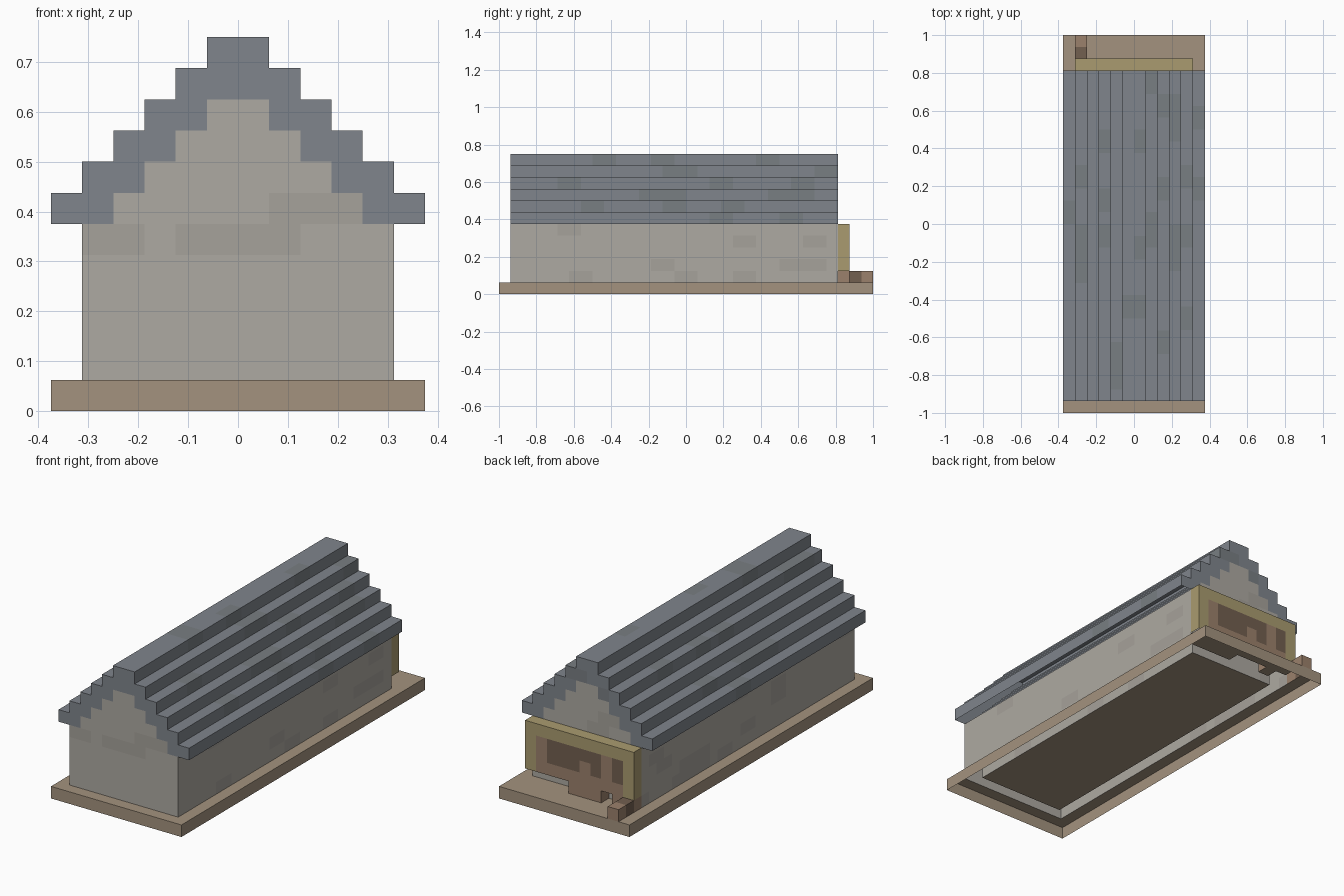
import bpy, bmesh, random
from mathutils import Vector

if "Cube" in bpy.data.objects:
    bpy.data.objects.remove(bpy.data.objects["Cube"])

U = 1 / 16                      # block size
ORIGIN = Vector((-0.375, -1.0, 0.0))
random.seed(4)


def material(name, rgb):
    m = bpy.data.materials.new(name)
    m.diffuse_color = (*rgb, 1)
    m.use_nodes = True
    m.node_tree.nodes["Principled BSDF"].inputs["Base Color"].default_value = m.diffuse_color
    return m


def box(xs, ys, zs):
    """Set of blocks filling inclusive index ranges."""
    return {(i, j, k) for i in range(xs[0], xs[1] + 1)
            for j in range(ys[0], ys[1] + 1) for k in range(zs[0], zs[1] + 1)}


def mirrored(cells):
    return cells | {(11 - i, j, k) for i, j, k in cells}


def patches(cells, share):
    """Small random weathered areas of a part."""
    out = set()
    for i, j, k in sorted(cells):
        if random.random() < share:
            out |= box((i, i + 1), (j, j + 1), (k, k)) & cells
    return out


# Base slab
base = box((0, 11), (0, 31), (0, 0))

# Hollow walls with stepped gables
walls = box((1, 10), (1, 28), (1, 5)) - box((2, 9), (2, 27), (1, 5))
for n in range(4):
    for j in (1, 28):
        walls |= box((2 + n, 9 - n), (j, j), (6 + n, 6 + n))

# Stepped roof
roof = set()
for n in range(6):
    roof |= mirrored(box((n, n + 1), (1, 28), (6 + n, 6 + n)))

# Entrance surround, wooden panel, supports and rear rail
frame = mirrored(box((1, 1), (29, 29), (2, 5))) | box((1, 10), (29, 29), (5, 5))
panel = box((2, 9), (29, 29), (2, 4))
panel_dark = (box((4, 8), (29, 29), (3, 4)) | box((2, 2), (29, 29), (3, 4))) - {(5, 29, 3)}
supports = box((4, 6), (29, 29), (1, 1)) | box((1, 2), (29, 29), (1, 1))
rail = box((1, 1), (30, 31), (1, 1))

stone = material("stone", (0.42, 0.40, 0.36))
stone_worn = material("stone_worn", (0.38, 0.36, 0.325))
slate = material("slate", (0.215, 0.235, 0.265))
slate_worn = material("slate_worn", (0.19, 0.21, 0.225))
earth = material("earth", (0.37, 0.29, 0.21))
gold = material("gold", (0.40, 0.33, 0.16))
wood = material("wood", (0.33, 0.22, 0.15))
wood_dark = material("wood_dark", (0.17, 0.115, 0.08))

parts = [
    ("base", base, earth, set(), None),
    ("walls", walls, stone, patches(walls, 0.07), stone_worn),
    ("roof", roof, slate, patches(roof, 0.05), slate_worn),
    ("entrance_frame", frame, gold, set(), None),
    ("entrance_panel", panel, wood, panel_dark, wood_dark),
    ("panel_supports", supports, wood, set(), None),
    ("rear_rail", rail, wood, {(1, 30, 1)}, wood_dark),
]
solid = set().union(*(p[1] for p in parts))

# Each visible side: outward step and its two in-plane axes (undersides stay open)
SIDES = [((1, 0, 0), (0, 1, 0), (0, 0, 1)), ((-1, 0, 0), (0, 0, 1), (0, 1, 0)),
         ((0, 1, 0), (0, 0, 1), (1, 0, 0)), ((0, -1, 0), (1, 0, 0), (0, 0, 1)),
         ((0, 0, 1), (1, 0, 0), (0, 1, 0))]


def build(name, cells, mat, alt_cells, alt_mat):
    bm = bmesh.new()
    for c in sorted(cells):
        for d, a, b in SIDES:
            if tuple(p + q for p, q in zip(c, d)) in solid:
                continue
            mid = Vector(c) + Vector((0.5, 0.5, 0.5)) + Vector(d) * 0.5
            a2, b2 = Vector(a) * 0.5, Vector(b) * 0.5
            ring = (mid - a2 - b2, mid + a2 - b2, mid + a2 + b2, mid - a2 + b2)
            f = bm.faces.new([bm.verts.new(ORIGIN + p * U) for p in ring])
            f.material_index = int(c in alt_cells)
    bmesh.ops.remove_doubles(bm, verts=bm.verts, dist=1e-4)
    bmesh.ops.dissolve_limit(bm, angle_limit=0.01, verts=bm.verts, edges=bm.edges,
                             delimit={'MATERIAL'})
    me = bpy.data.meshes.new(name)
    bm.to_mesh(me)
    bm.free()
    me.materials.append(mat)
    if alt_mat:
        me.materials.append(alt_mat)
    bpy.context.collection.objects.link(bpy.data.objects.new(name, me))


for part in parts:
    build(*part)
